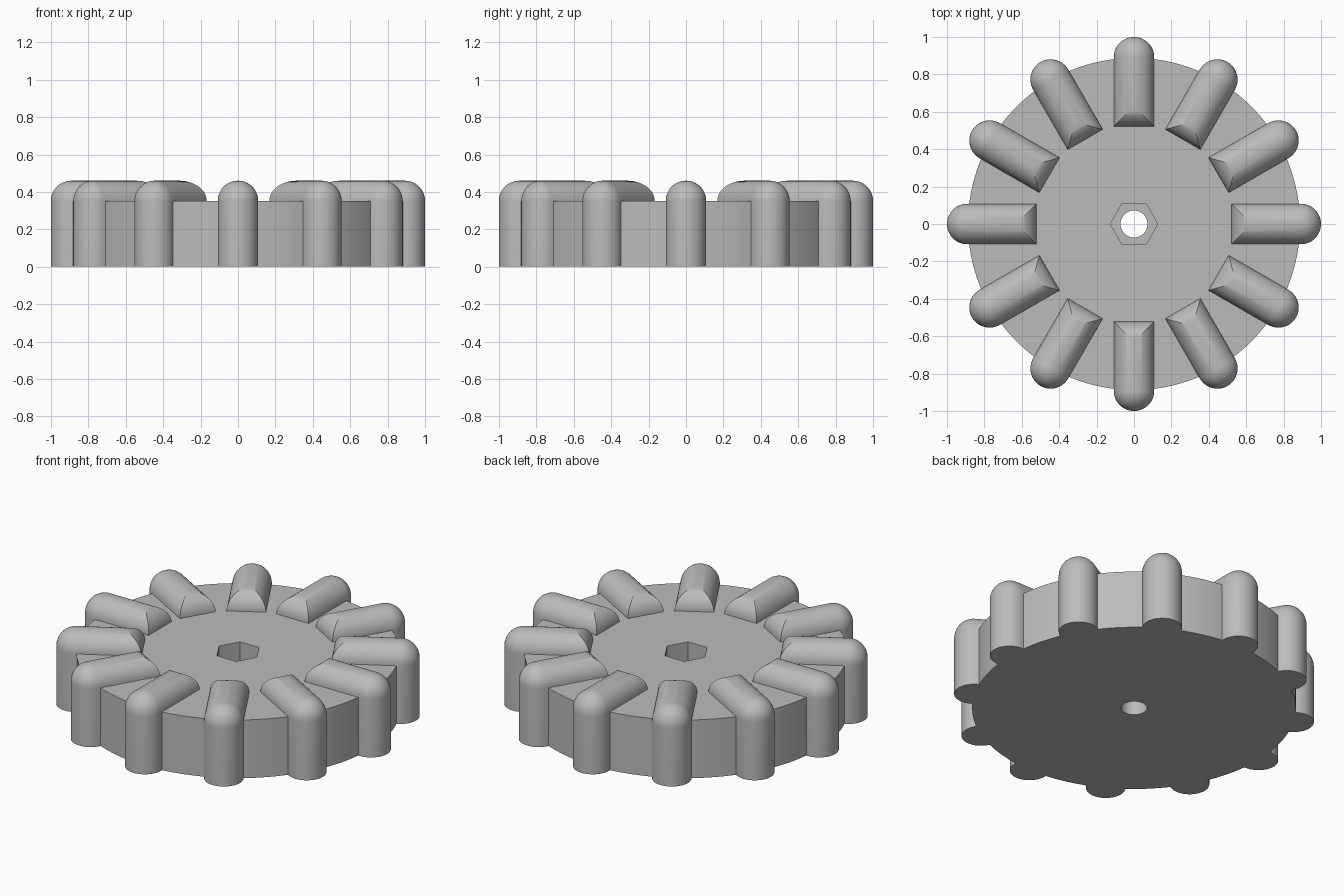
import bpy
import bmesh
import math

cube = bpy.data.objects.get("Cube")
if cube:
    bpy.data.objects.remove(cube, do_unlink=True)

TAU = 2 * math.pi
HUB_R, HUB_H = 0.888, 0.352
LUG_R, LUG_IN, LUG_COUNT = 0.108, 0.522, 12
SEGS = 96

grey = bpy.data.materials.new("plain grey")
grey.use_nodes = True
colour = (0.5, 0.5, 0.5, 1)
grey.diffuse_color = colour
grey.node_tree.nodes["Principled BSDF"].inputs["Base Color"].default_value = colour


def loft(name, loops, closed=False, cap=False):
    """Skin a list of matching point loops into one object."""
    bm = bmesh.new()
    rings = [[bm.verts.new(p) for p in loop] for loop in loops]
    pairs = list(zip(rings, rings[1:]))
    if closed:
        pairs.append((rings[-1], rings[0]))
    for a, b in pairs:
        for i in range(len(a)):
            j = (i + 1) % len(a)
            bm.faces.new((a[i], a[j], b[j], b[i]))
    if cap:
        bm.faces.new(rings[0])
    bmesh.ops.remove_doubles(bm, verts=bm.verts, dist=1e-5)
    bmesh.ops.recalc_face_normals(bm, faces=bm.faces)
    mesh = bpy.data.meshes.new(name)
    bm.to_mesh(mesh)
    bm.free()
    mesh.materials.append(grey)
    obj = bpy.data.objects.new(name, mesh)
    bpy.context.collection.objects.link(obj)
    bpy.ops.object.select_all(action='DESELECT')
    obj.select_set(True)
    bpy.context.view_layer.objects.active = obj
    bpy.ops.object.shade_smooth_by_angle(angle=math.radians(30))
    return obj


def circle(r, z):
    return [(r * math.cos(TAU * i / SEGS), r * math.sin(TAU * i / SEGS), z)
            for i in range(SEGS)]


def hexagon(apothem, z):
    pts = []
    for i in range(SEGS):
        a = TAU * i / SEGS
        r = apothem / math.cos(a % (TAU / 6) - TAU / 12)
        pts.append((r * math.cos(a), r * math.sin(a), z))
    return pts


# Hub disc with a round bore and a hexagonal nut pocket on top
POCKET_Z = 0.15
loft("hub_disc", [
    circle(0.072, 0), circle(HUB_R, 0), circle(HUB_R, HUB_H),
    hexagon(0.11, HUB_H), hexagon(0.11, POCKET_Z), circle(0.072, POCKET_Z),
], closed=True)


# Lug: plan outline with a round outer end and square inner end
def lug_outline(w, z):
    pts = [(LUG_IN + LUG_R - w, -w, z)]
    steps = 24
    for i in range(steps + 1):
        a = math.pi * (i / steps - 0.5)
        pts.append((1 - LUG_R + w * math.cos(a), w * math.sin(a), z))
    pts.append((LUG_IN + LUG_R - w, w, z))
    return pts


# The outline shrinks along a quarter circle to form the rounded top
ARC = 14
loops = [lug_outline(LUG_R, 0)]
for k in range(ARC + 1):
    t = math.pi / 2 * k / ARC
    loops.append(lug_outline(LUG_R * math.cos(t), HUB_H + LUG_R * math.sin(t)))
lug = loft("lug_1", loops, cap=True)

# Remaining lugs around the hub
for n in range(1, LUG_COUNT):
    copy = bpy.data.objects.new(f"lug_{n + 1}", lug.data)
    copy.rotation_euler.z = TAU * n / LUG_COUNT
    bpy.context.collection.objects.link(copy)
